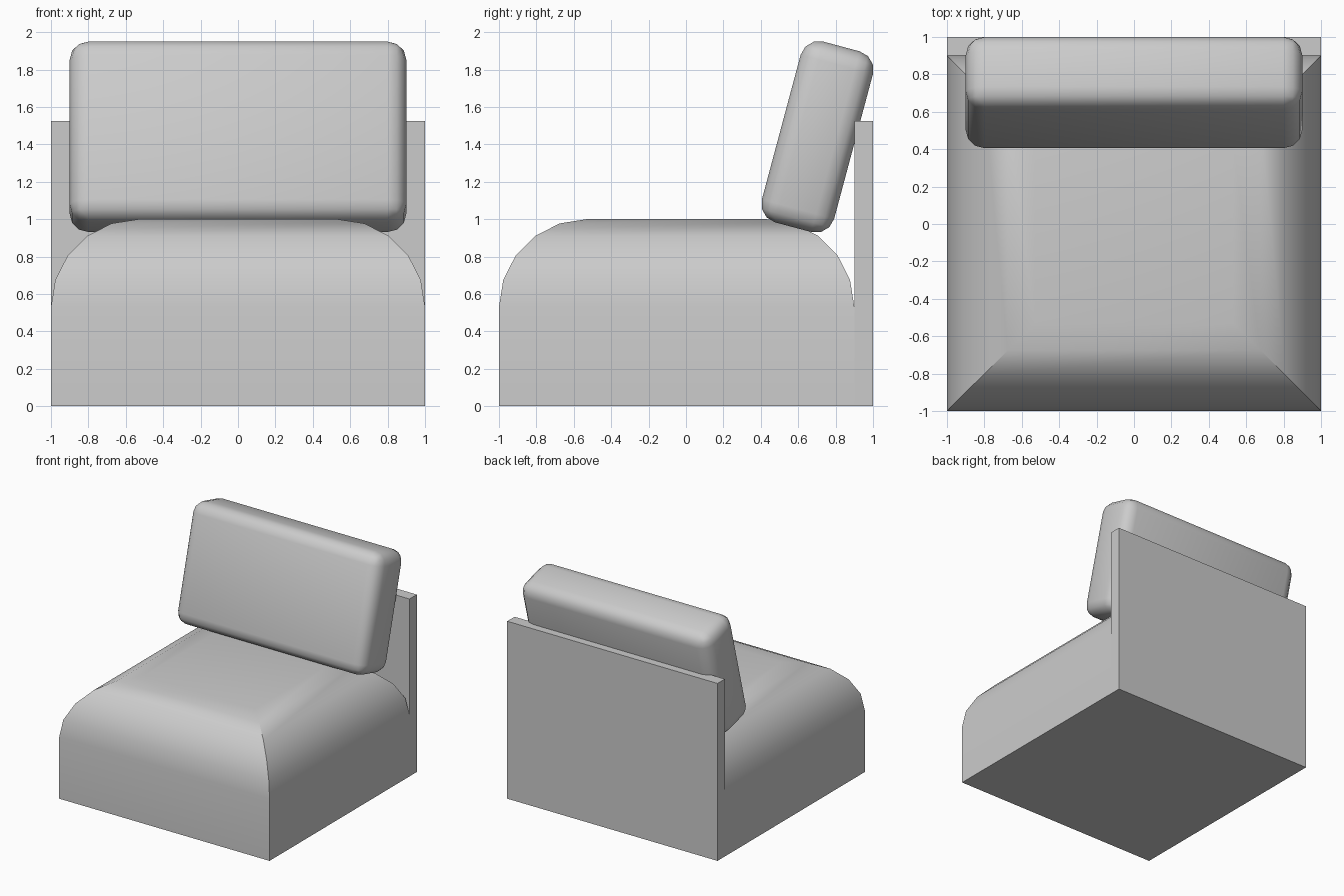
import bpy, bmesh, math

if "Cube" in bpy.data.objects:
    bpy.data.objects.remove(bpy.data.objects["Cube"], do_unlink=True)

fabric = bpy.data.materials.new("grey_fabric")
fabric.use_nodes = True
GREY = (0.6, 0.6, 0.6, 1)
fabric.diffuse_color = GREY
fabric.node_tree.nodes["Principled BSDF"].inputs["Base Color"].default_value = GREY


def finish(bm, name, smooth=True):
    bmesh.ops.recalc_face_normals(bm, faces=bm.faces)
    mesh = bpy.data.meshes.new(name)
    bm.to_mesh(mesh)
    bm.free()
    mesh.materials.append(fabric)
    obj = bpy.data.objects.new(name, mesh)
    bpy.context.collection.objects.link(obj)
    if smooth:
        bpy.ops.object.select_all(action='DESELECT')
        obj.select_set(True)
        bpy.context.view_layer.objects.active = obj
        bpy.ops.object.shade_smooth_by_angle(angle=math.radians(30))
    return obj


def box(size):
    bm = bmesh.new()
    bmesh.ops.create_cube(bm, size=1)
    bmesh.ops.scale(bm, vec=size, verts=bm.verts)
    return bm


# Seat: rectangular rings stepping inwards along a quarter circle, with mitred corners
RADIUS, STEPS = 0.47, 5
levels = [(0, 0)]
for i in range(STEPS + 1):
    a = math.pi / 2 * i / STEPS
    levels.append((RADIUS * (1 - math.cos(a)), 1 - RADIUS + RADIUS * math.sin(a)))

bm = bmesh.new()
rings = []
for inset, z in levels:
    x, front, back = 1 - inset, -1 + inset, 0.9 - inset
    rings.append([bm.verts.new(p) for p in
                  ((-x, front, z), (x, front, z), (x, back, z), (-x, back, z))])
for low, high in zip(rings, rings[1:]):
    for i in range(4):
        j = (i + 1) % 4
        bm.faces.new((low[i], low[j], high[j], high[i]))
bm.faces.new(rings[0])
bm.faces.new(rings[-1])
finish(bm, "seat")

# Upright back panel
panel = finish(box((2, 0.1, 1.525)), "back_panel", smooth=False)
panel.location = (0, 0.95, 0.7625)

# Rounded cushion leaning on the panel
bm = box((1.8, 0.4, 1.0))
bmesh.ops.bevel(bm, geom=bm.edges[:], offset=0.1, segments=3, profile=0.5,
                affect='EDGES')
cushion = finish(bm, "back_cushion")
cushion.location = (0, 0.7025, 1.44)
cushion.rotation_euler.x = math.radians(-15)
